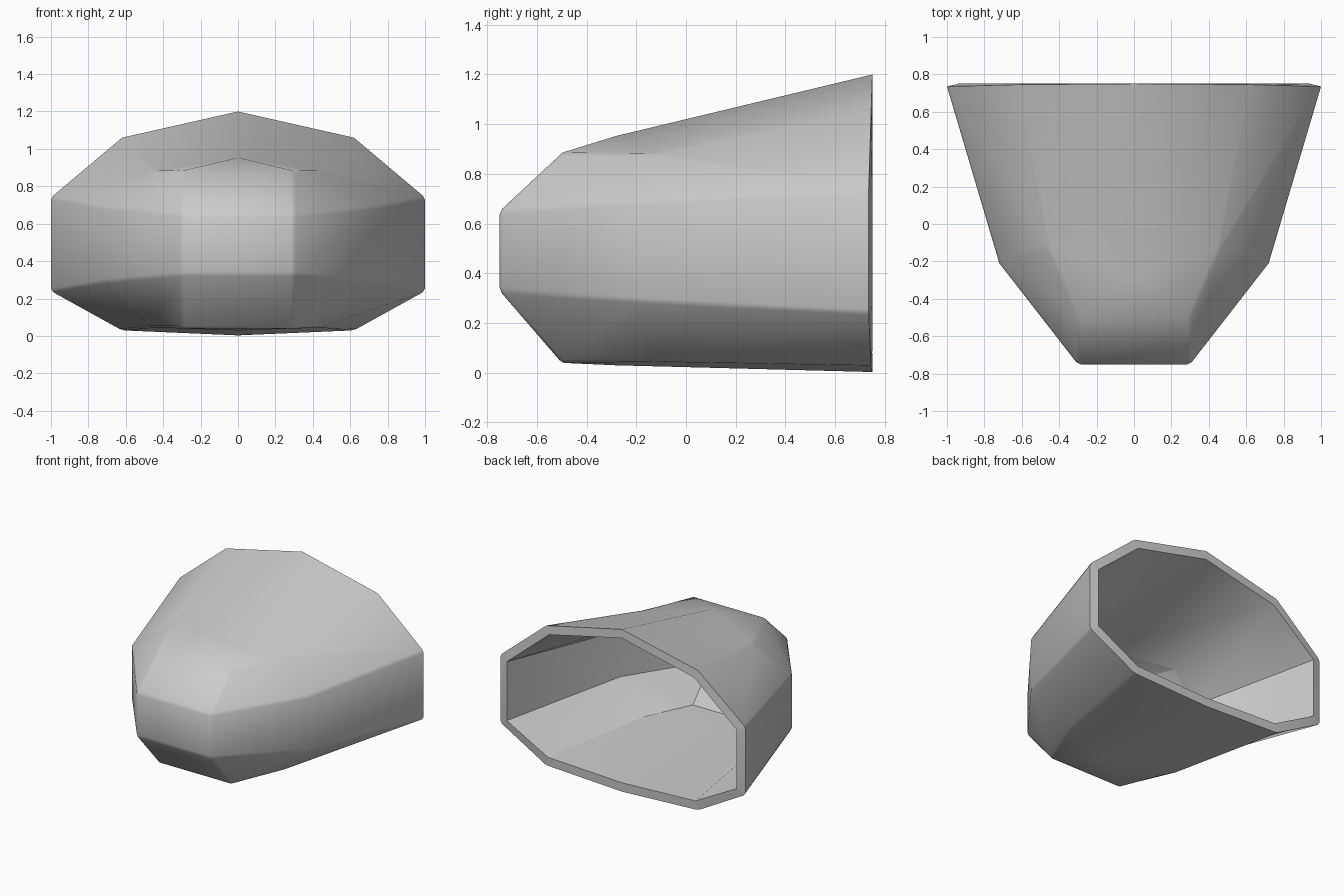
import bpy, bmesh
from math import radians

if "Cube" in bpy.data.objects:
    bpy.data.objects.remove(bpy.data.objects["Cube"])

# Right half of the shell, the left half is mirrored
P = {
    'A': (.30, -.75, .65), 'B': (.30, -.75, .33),     # front panel
    'C': (.30, -.50, .885), 'D': (.30, -.50, .04),    # upper / lower nose
    'E': (.72, -.21, .69), 'F': (.72, -.21, .29),     # cheek corners
    'G': (.46, -.12, .88), 'H': (.46, -.12, .045),
    'I': (0, -.28, .953), 'J': (0, -.28, .03),        # centre ridge
    'K': (0, .75, 1.2), 'L': (.62, .745, 1.06),       # open rear rim
    'M': (1, .735, .74), 'N': (1, .735, .24),
    'O': (.62, .745, .03), 'Q': (0, .75, .003),
}
HALF = ['AEGC', 'BFEA', 'DHFB', 'FNME', 'EMLG', 'HONF',
        'CGI', 'IGLK', 'DJH', 'HJQO']
CENTRE = ['BA', 'AC', 'DB']                           # panels crossing x = 0

bm = bmesh.new()
right = {k: bm.verts.new(c) for k, c in P.items()}
left = {k: (right[k] if c[0] == 0 else bm.verts.new((-c[0], c[1], c[2])))
        for k, c in P.items()}
for f in HALF:
    bm.faces.new([right[k] for k in f])
    bm.faces.new([left[k] for k in reversed(f)])
for a, b in CENTRE:
    bm.faces.new([right[a], right[b], left[b], left[a]])
for a, sgn in (('CI', 1), ('DJ', -1)):
    bm.faces.new([right[a[0]], right[a[1]], left[a[0]]])
bmesh.ops.recalc_face_normals(bm, faces=bm.faces)
front = min(bm.faces, key=lambda f: f.calc_center_median().y)
if front.normal.y > 0:
    bmesh.ops.reverse_faces(bm, faces=bm.faces)

mesh = bpy.data.meshes.new("shell")
bm.to_mesh(mesh)
bm.free()
shell = bpy.data.objects.new("shell", mesh)
bpy.context.collection.objects.link(shell)
bpy.context.view_layer.objects.active = shell
shell.select_set(True)

# Softened panel edges, then wall thickness going inward
bev = shell.modifiers.new("soft_edges", 'BEVEL')
bev.width = .014
bev.segments = 1
bev.limit_method = 'ANGLE'
bev.angle_limit = radians(30)
sol = shell.modifiers.new("wall", 'SOLIDIFY')
sol.thickness = .065
sol.offset = -1
sol.use_even_offset = True
for name in ("soft_edges", "wall"):
    bpy.ops.object.modifier_apply(modifier=name)

# Level the rear rim
for v in shell.data.vertices:
    v.co.y = min(v.co.y, .75)
bpy.ops.object.shade_smooth_by_angle(angle=radians(30))
